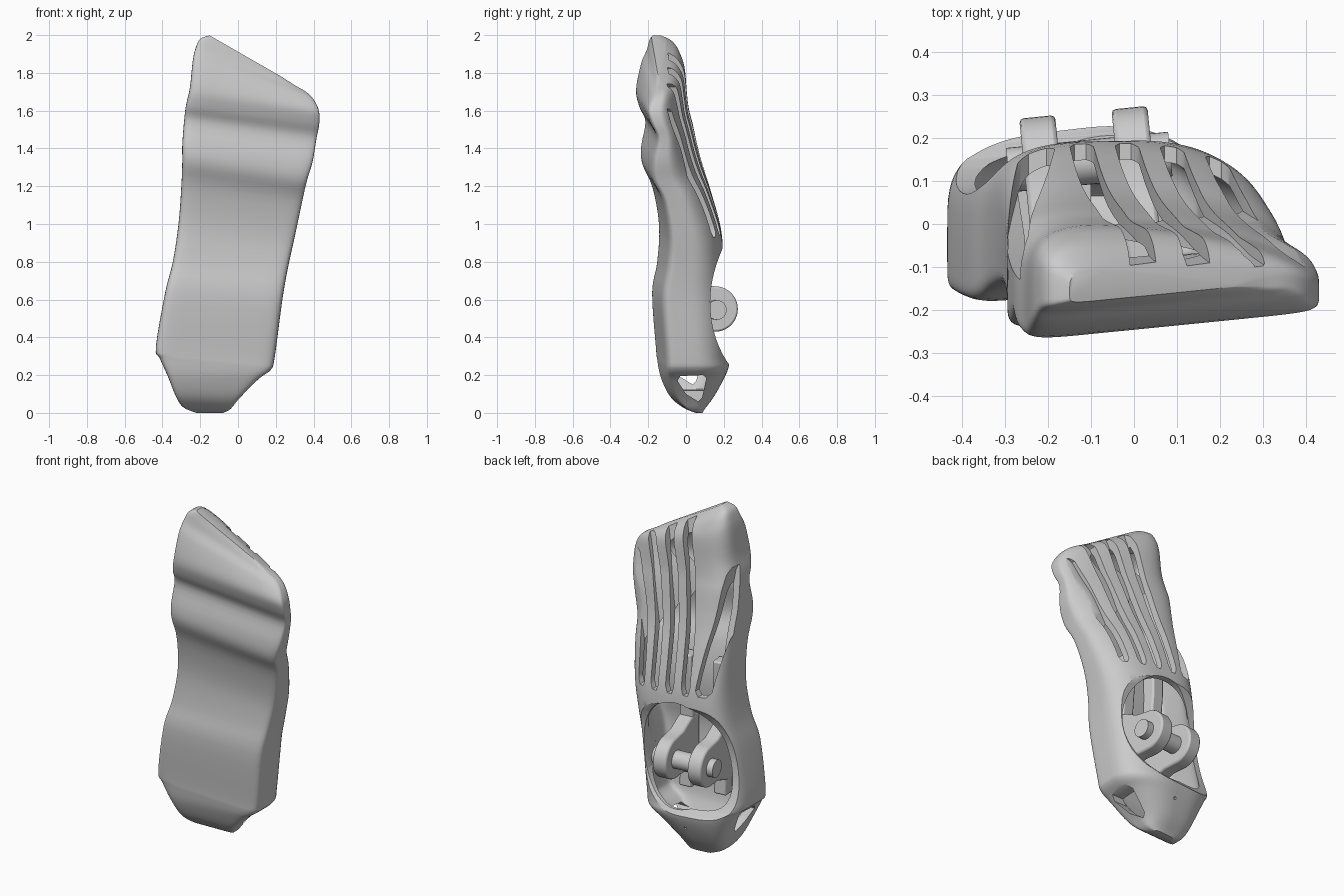
import bpy, bmesh, math
from mathutils import Vector

if "Cube" in bpy.data.objects:
    bpy.data.objects.remove(bpy.data.objects["Cube"], do_unlink=True)

grey = bpy.data.materials.new("shell_grey")
grey.use_nodes = True
grey.diffuse_color = (0.6, 0.6, 0.6, 1)
grey.node_tree.nodes["Principled BSDF"].inputs["Base Color"].default_value = (0.6, 0.6, 0.6, 1)
YAW = 0.1  # slight turn of the whole foot about the vertical

# Stations from heel to toe: left x, left z, right x, right z, sole y, instep y
STATIONS = [
    (-.22, 0, -.08, 0, .05, .085), (-.29, .03, -.04, .02, -.02, .10),
    (-.33, .09, .01, .08, -.09, .145), (-.37, .19, .11, .18, -.14, .20),
    (-.415, .29, .175, .23, -.16, .225), (-.435, .35, .195, .3, -.167, .215),
    (-.385, .64, .235, .6, -.187, .205), (-.345, .8, .265, .77, -.16, .2),
    (-.315, 1, .3, .93, -.15, .185), (-.3, 1.2, .34, 1.12, -.185, .125),
    (-.295, 1.33, .365, 1.23, -.24, .08), (-.295, 1.42, .395, 1.33, -.245, .05),
    (-.285, 1.55, .415, 1.45, -.222, .02), (-.275, 1.63, .43, 1.53, -.255, .0),
    (-.255, 1.72, .428, 1.6, -.272, -.01), (-.24, 1.86, .4, 1.66, -.245, -.02),
    (-.225, 1.93, .36, 1.7, -.215, -.04), (-.2, 1.98, .3, 1.735, -.2, -.07),
    (-.15, 1.998, .23, 1.78, -.185, -.12)]


def make(name, bm):
    bmesh.ops.recalc_face_normals(bm, faces=bm.faces)
    mesh = bpy.data.meshes.new(name)
    bm.to_mesh(mesh)
    bm.free()
    mesh.materials.append(grey)
    ob = bpy.data.objects.new(name, mesh)
    bpy.context.collection.objects.link(ob)
    return ob


def select(ob):
    bpy.ops.object.select_all(action='DESELECT')
    ob.select_set(True)
    bpy.context.view_layer.objects.active = ob


def bridge(name, rings):
    """Skin a list of equal point rings and close both ends."""
    bm = bmesh.new()
    rows = [[bm.verts.new(p) for p in r] for r in rings]
    n = len(rows[0])
    for a, b in zip(rows, rows[1:]):
        for i in range(n):
            bm.faces.new((a[i], a[(i + 1) % n], b[(i + 1) % n], b[i]))
    bm.faces.new(rows[0])
    bm.faces.new(rows[-1])
    return make(name, bm)


def spline(rows, steps):
    """Smooth curve through rows of numbers."""
    pts = [Vector(r) for r in rows]
    out = []
    for i in range(len(pts) - 1):
        p0, p1, p2, p3 = pts[max(i - 1, 0)], pts[i], pts[i + 1], pts[min(i + 2, len(pts) - 1)]
        for k in range(steps):
            t = k / steps
            out.append(p1 + (p2 - p0) * t / 2 + (2 * p0 - 5 * p1 + 4 * p2 - p3) * t * t / 2
                       + (3 * p1 - p0 - 3 * p2 + p3) * t ** 3 / 2)
    return out + [pts[-1]]


def section(st, n=72):
    """Flat sole, instep squarer on the inner side and rounder on the outer."""
    xl, zl, xr, zr, yf, yb = st
    cx, hw = (xl + xr) / 2, (xr - xl) / 2
    toe = min(max((zl - 0.6) / 0.8, 0), 1)
    back_slope = YAW - 0.22 * toe
    ring = []
    for i in range(n):
        a = 2 * math.pi * i / n
        c, s = math.cos(a), math.sin(a)
        if s < 0:
            e = 2 / 10
        else:
            e = 2 / (3.8 - 0.6 * toe if c < 0 else 2.2)
        u = math.copysign(abs(c) ** e, c)
        x = cx + hw * u
        front, back = yf + YAW * (x - xl), yb + back_slope * (x - cx)
        mid = front + 0.4 * (back - front)
        y = mid + ((back if s > 0 else front) - mid) * abs(s) ** e
        ring.append((x, y, zl + (zr - zl) * (u + 1) / 2))
    return ring


def prism(name, outline, lo, hi, axis):
    """Extrude a 2D outline along x or y."""
    def place(p, d):
        return (p[0], d, p[1]) if axis == 'y' else (d, p[0], p[1])
    return bridge(name, [[place(p, d) for p in outline] for d in (lo, hi)])


def ellipse(cx, cz, rx, rz, n=48):
    return [(cx + rx * math.cos(2 * math.pi * i / n), cz + rz * math.sin(2 * math.pi * i / n))
            for i in range(n)]


def slot(path):
    """Cutter that follows path points (x, z, bottom y, half width)."""
    pts = spline(path, 5)
    rings = []
    for i, (x, z, y, w) in enumerate(pts):
        if i in (0, len(pts) - 1):
            w *= 0.5
        rings.append([(x - w, y, z), (x + w, y, z), (x + w, 0.5, z), (x - w, 0.5, z)])
    return bridge("slot_cutter", rings)


def cut(ob, cutter):
    cutter.hide_render = True
    mod = ob.modifiers.new("cut", 'BOOLEAN')
    mod.operation, mod.solver, mod.object = 'DIFFERENCE', 'EXACT', cutter
    select(ob)
    bpy.ops.object.modifier_apply(modifier=mod.name)
    bpy.data.objects.remove(cutter, do_unlink=True)


# Hollow foot shell
shell = bridge("foot_shell", [section(s) for s in spline(STATIONS, 4)])
WALL = 0.038
inner = [(a + WALL, 1 + (b - 1) * .96, c - WALL, 1 + (d - 1) * .96, e + WALL, f - WALL)
         for a, b, c, d, e, f in STATIONS[2:-2]]
cut(shell, bridge("cavity", [section(s) for s in spline(inner, 4)]))

# Ankle opening, with a saddle dip across the rim
cut(shell, prism("ankle_cutter", ellipse(-.075, .59, .265, .315), 0.02, 0.5, 'y'))
saddle = prism("saddle_cutter", ellipse(.378, .59, .27, .4), -.7, .7, 'x')
saddle.rotation_euler.z = math.atan(YAW)
cut(shell, saddle)

# Four instep slots running over the toe edge
for i, (x_top, z_top) in enumerate([(.03, 1.915), (.155, 1.84), (.275, 1.75), (.4, 1.63)]):
    x_low = -.125 + .105 * i
    mix = [(0, .06), (.3, .03), (.65, -.02), (.85, -.07), (1, -.1)]
    cut(shell, slot([(x_low + (x_top - x_low) * t ** 1.5, .96 - .01 * i + (z_top - .95) * t, y,
                      .027 + .008 * t) for t, y in mix]))

# Tapering slot on the inner side
cut(shell, slot([(-.225, .97, .08, .043), (-.245, 1.2, .0, .043),
                 (-.265, 1.42, -.07, .034), (-.268, 1.67, -.13, .018)]))

# Heel side windows and small rear hole
window = [(-.045, .17), (-.03, .195), (.09, .2), (.108, .185), (.085, .08), (.065, .06), (0, .1)]
cut(shell, prism("window_cutter", window, -.1, .5, 'x'))
cut(shell, prism("window_cutter", [(y - .03, z + .09) for y, z in window], -.6, -.2, 'x'))
cut(shell, prism("pin_hole_cutter", ellipse(-.13, .17, .008, .008, 12), .1, .4, 'y'))

# Clevis lugs standing on ribs inside the shell
parts = [shell]
LUG_Y, LUG_Z, LUG_R = .14, .55, .12
arc = [(LUG_Y + LUG_R * math.sin(a), LUG_Z + LUG_R * math.cos(a))
       for a in [math.pi * k / 20 for k in range(21)]]
lug_outline = arc + [(.06, .43), (-.02, .4), (-.12, .38), (-.12, .74), (-.02, .72), (.06, .68)]
rib_outline = [(-.105, .3), (-.03, .3), (-.05, .6), (-.02, .95), (-.02, 1.1), (-.1, 1.1)]
for side, x in (("right", -.2), ("left", .015)):
    for kind, outline, half in (("lug", lug_outline, .042), ("rib", rib_outline, .04)):
        ob = prism(side + "_" + kind, outline, -half, half, 'x')
        ob.location = (x, YAW * (x + .11), 0)
        ob.rotation_euler.z = math.atan(YAW)
        bevel = ob.modifiers.new("soft_edges", 'BEVEL')
        bevel.width, bevel.segments = .01, 2
        parts.append(ob)

# Cross pin through the lugs
pin = prism("ankle_pin", ellipse(.145, .545, .052, .052, 32), -.19, .19, 'x')
pin.location.x = -.09
pin.rotation_euler.z = math.atan(YAW)
parts.append(pin)

for ob in parts:
    select(ob)
    bpy.ops.object.shade_smooth_by_angle(angle=math.radians(35))
